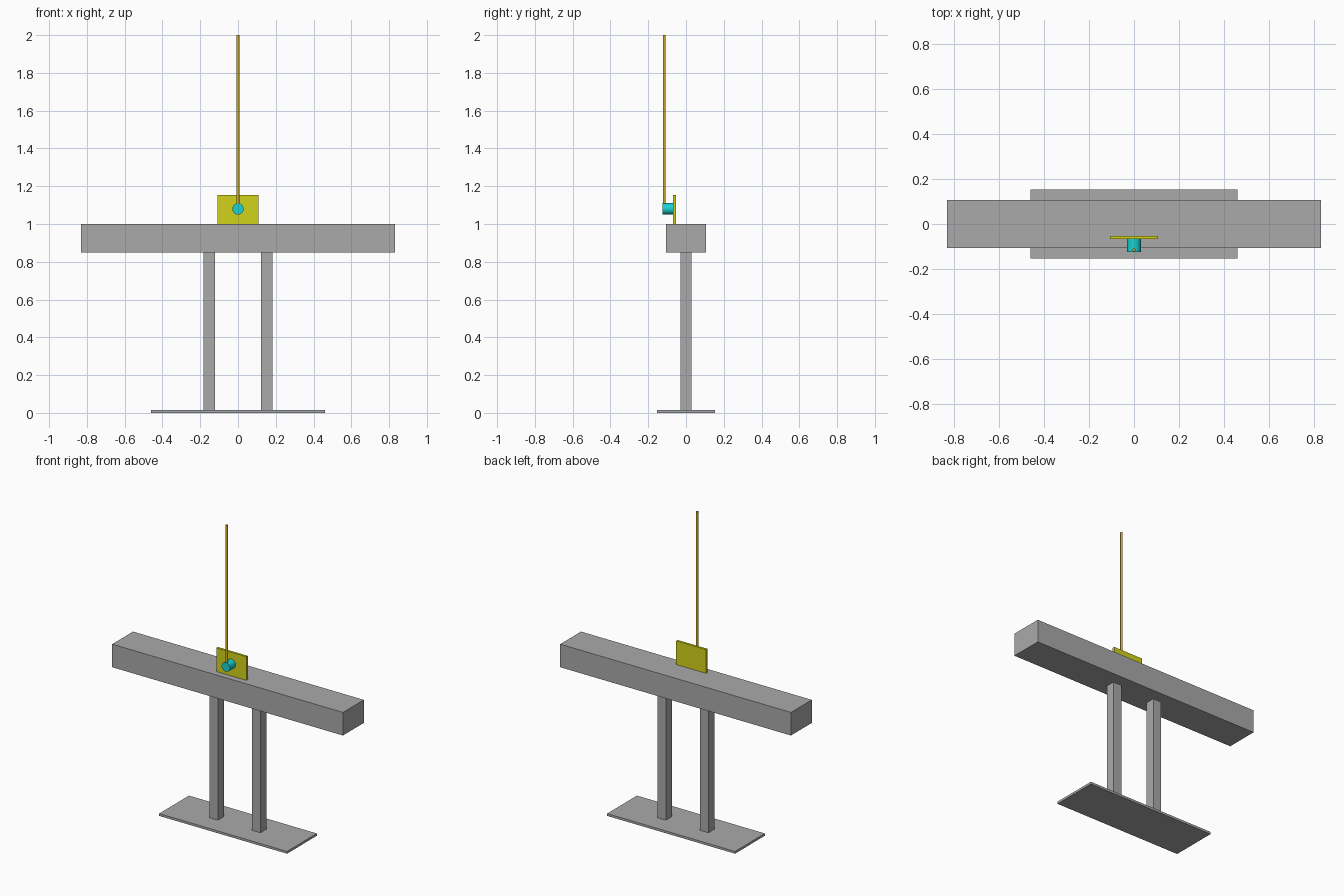
import bpy
from math import radians

cube = bpy.data.objects.get("Cube")
if cube:
    bpy.data.objects.remove(cube, do_unlink=True)


def material(name, rgb):
    m = bpy.data.materials.new(name)
    m.use_nodes = True
    m.diffuse_color = (*rgb, 1)
    m.node_tree.nodes["Principled BSDF"].inputs["Base Color"].default_value = (*rgb, 1)
    return m


grey = material("grey", (0.4, 0.4, 0.4))
yellow = material("yellow", (0.65, 0.65, 0.01))
cyan = material("cyan", (0.01, 0.65, 0.65))
amber = material("amber", (0.65, 0.4, 0.01))


def finish(name, mat):
    ob = bpy.context.object
    ob.name = name
    ob.data.materials.append(mat)
    return ob


def box(name, mat, size, centre):
    bpy.ops.mesh.primitive_cube_add(size=1, location=centre)
    ob = finish(name, mat)
    ob.scale = size
    bpy.ops.object.transform_apply(location=False, rotation=False, scale=True)
    return ob


def cylinder(name, mat, radius, depth, centre, tilt=0):
    bpy.ops.mesh.primitive_cylinder_add(vertices=32, radius=radius, depth=depth,
                                        location=centre, rotation=(tilt, 0, 0))
    ob = finish(name, mat)
    bpy.ops.object.shade_smooth_by_angle(angle=radians(30))
    return ob


# Stand: floor plate, two posts and the long beam
box("base_plate", grey, (0.92, 0.306, 0.015), (0, 0, 0.0075))
for side, x in (("left", 0.153), ("right", -0.153)):
    box(side + "_post", grey, (0.06, 0.06, 0.835), (x, 0, 0.4325))
box("beam", grey, (1.66, 0.214, 0.15), (0, 0, 0.925))

# Upright mounting plate with a hub and a thin vertical rod
box("mounting_plate", yellow, (0.215, 0.015, 0.154), (0, -0.06, 1.077))
cylinder("hub", cyan, 0.03, 0.058, (0, -0.096, 1.08), radians(90))
cylinder("rod", amber, 0.0075, 0.92, (0, -0.115, 1.54))
